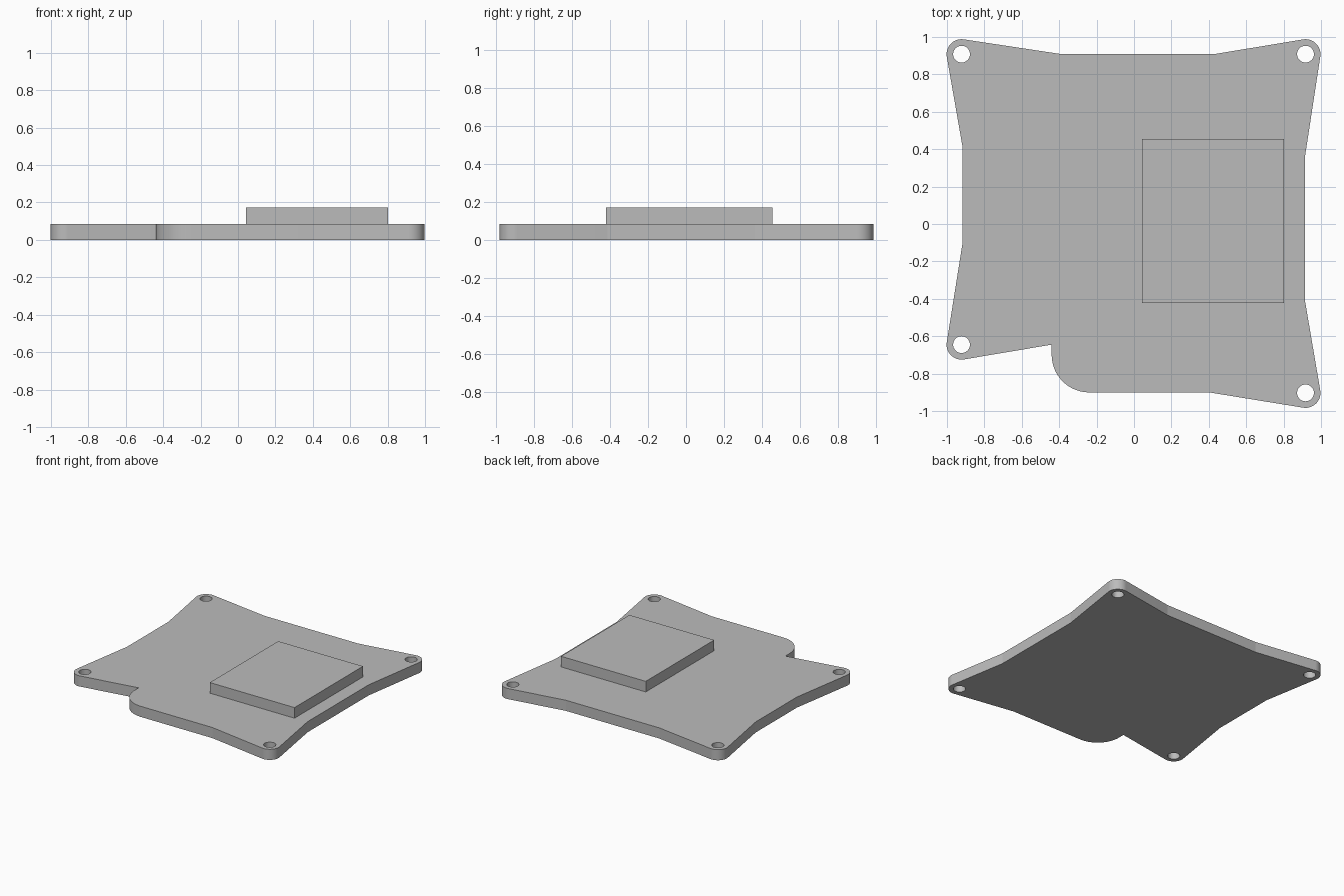
import bpy
import bmesh
import math
from mathutils import Vector

cube = bpy.data.objects.get("Cube")
if cube:
    bpy.data.objects.remove(cube)

PLATE_H = 0.086
BLOCK_H = 0.172
HOLE_R = 0.045
LUG_R = 0.08

grey = bpy.data.materials.new("plain grey")
grey.use_nodes = True
grey.diffuse_color = (0.5, 0.5, 0.5, 1)
grey.node_tree.nodes["Principled BSDF"].inputs["Base Color"].default_value = grey.diffuse_color


def add_object(name, bm):
    mesh = bpy.data.meshes.new(name)
    bm.to_mesh(mesh)
    bm.free()
    mesh.materials.append(grey)
    obj = bpy.data.objects.new(name, mesh)
    bpy.context.collection.objects.link(obj)
    return obj


def arc(centre, radius, start, end, steps):
    angles = [start + (end - start) * i / steps for i in range(steps + 1)]
    return [Vector((centre[0] + radius * math.cos(a), centre[1] + radius * math.sin(a)))
            for a in angles]


def lug(centre, before, after):
    """Rounded corner whose ends are tangent to the edges on either side."""
    def tangent(point, side):
        d = Vector(point) - Vector(centre)
        return math.atan2(d.y, d.x) + side * math.acos(LUG_R / d.length)
    start, end = tangent(before, 1), tangent(after, -1)
    return arc(centre, LUG_R, start, start + (end - start) % math.tau, 20)


# Mounting holes and the bends in the waisted edges, counter-clockwise
front_left, back_left = (0.917, -0.903), (0.917, 0.908)
back_right, front_right = (-0.922, 0.908), (-0.922, -0.645)
left_edge = [(0.915, -0.415), (0.915, 0.365)]
back_edge = [(0.44, 0.91), (-0.40, 0.91)]
right_edge = [(-0.918, 0.42), (-0.918, -0.11)]
front_edge = [(-0.24, -0.90), (0.40, -0.90)]
notch = (-0.44, -0.645)

outline = [
    *lug(front_left, front_edge[1], left_edge[0]), *left_edge,
    *lug(back_left, left_edge[1], back_edge[0]), *back_edge,
    *lug(back_right, back_edge[1], right_edge[0]), *right_edge,
    *lug(front_right, right_edge[1], notch), notch,
    *arc((-0.24, -0.70), 0.20, math.pi, 1.5 * math.pi, 24),
    front_edge[1],
]
holes = [arc(c, HOLE_R, 0, math.tau, 32)[:-1]
         for c in (front_left, back_left, back_right, front_right)]

# Base plate: filled outline with four through holes, thickened downwards
bm = bmesh.new()
edges = []
for loop in [outline] + holes:
    verts = [bm.verts.new((p[0], p[1], PLATE_H)) for p in loop]
    edges += [bm.edges.new((v, verts[i - 1])) for i, v in enumerate(verts)]
bmesh.ops.triangle_fill(bm, edges=edges, use_beauty=True, normal=(0, 0, 1))
for face in bm.faces:
    face.normal_update()
    if face.normal.z < 0:
        face.normal_flip()
plate = add_object("base_plate", bm)
solid = plate.modifiers.new("thickness", "SOLIDIFY")
solid.thickness = PLATE_H
solid.offset = -1
bpy.ops.object.select_all(action="DESELECT")
bpy.context.view_layer.objects.active = plate
plate.select_set(True)
bpy.ops.object.modifier_apply(modifier=solid.name)
bpy.ops.object.shade_smooth_by_angle(angle=math.radians(8))

# Raised rectangular block
bm = bmesh.new()
bmesh.ops.create_cube(bm, size=1)
bmesh.ops.scale(bm, vec=(0.76, 0.877, BLOCK_H - PLATE_H), verts=bm.verts)
bmesh.ops.translate(bm, vec=(0.422, 0.017, (BLOCK_H + PLATE_H) / 2), verts=bm.verts)
add_object("raised_block", bm)
